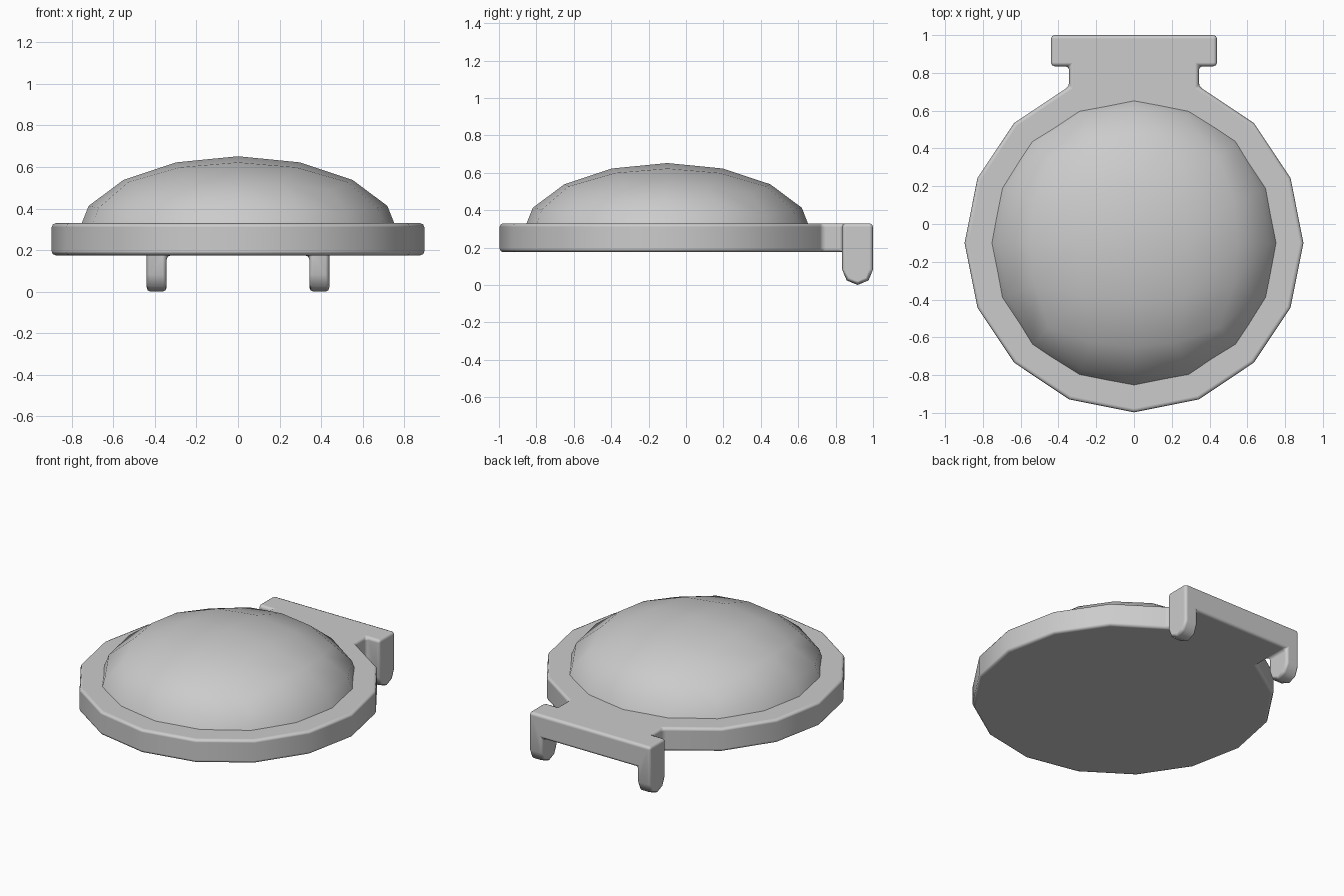
import bpy, bmesh, math

if "Cube" in bpy.data.objects:
    bpy.data.objects.remove(bpy.data.objects["Cube"])

CY = -0.1                    # centre of the round plate in y
R = 0.897                    # plate radius
Z0, Z1 = 0.175, 0.33         # plate bottom and top
Y0, Y1 = 0.835, 1.0          # hinge bar back and front

grey = bpy.data.materials.new("plain_grey")
grey.diffuse_color = (0.6, 0.6, 0.6, 1)
grey.use_nodes = True
grey.node_tree.nodes["Principled BSDF"].inputs["Base Color"].default_value = grey.diffuse_color


def finish(bm, name):
    me = bpy.data.meshes.new(name)
    bm.to_mesh(me)
    bm.free()
    me.materials.append(grey)
    ob = bpy.data.objects.new(name, me)
    bpy.context.collection.objects.link(ob)
    for p in me.polygons:
        p.use_smooth = True
    return ob


# Round plate with neck, hinge bar and two pegs
bm = bmesh.new()


def face(points):
    bm.faces.new([bm.verts.new(p) for p in points])


NX, BX = R * math.cos(math.radians(67.5)), 0.44
ring = [(R * math.cos(math.radians(a * 22.5)), CY + R * math.sin(math.radians(a * 22.5)))
        for a in range(5, 20)]
ring = ring[:15]             # from left of the neck, round the front, to the right
outline = [(-NX, Y1), (-NX, Y0)] + ring + [(NX, Y0), (NX, Y1)]
for z in (Z0, Z1):
    face([(x, y, z) for x, y in outline])
n = len(outline)
for i in range(n):
    if i in (0, n - 2):      # the pegs join here
        continue
    (xa, ya), (xb, yb) = outline[i], outline[(i + 1) % n]
    face([(xa, ya, Z0), (xb, yb, Z0), (xb, yb, Z1), (xa, ya, Z1)])

# Peg profile: straight sides with a rounded lower end
r = (Y1 - Y0) / 2
end = [(Y0 + r - r * math.cos(math.pi * k / 4), r - r * math.sin(math.pi * k / 4))
       for k in range(5)]
lower = [(Y0, Z0)] + end + [(Y1, Z0)]
full = [(Y0, Z1)] + lower + [(Y1, Z1)]
for s in (-1, 1):
    face([(s * NX, y, z) for y, z in lower])
    face([(s * BX, y, z) for y, z in full])
    for i in range(len(full)):
        (ya, za), (yb, zb) = full[i], full[(i + 1) % len(full)]
        face([(s * NX, ya, za), (s * NX, yb, zb), (s * BX, yb, zb), (s * BX, ya, za)])
bmesh.ops.remove_doubles(bm, verts=bm.verts, dist=1e-4)
bmesh.ops.recalc_face_normals(bm, faces=bm.faces)
# merge flush faces so the bevel runs cleanly
bmesh.ops.dissolve_limit(bm, angle_limit=math.radians(1), verts=bm.verts, edges=bm.edges)
plate = finish(bm, "hinged_plate")
bev = plate.modifiers.new("soft_edges", 'BEVEL')
bev.width = 0.02
bev.segments = 2
bev.limit_method = 'ANGLE'
bev.angle_limit = math.radians(50)
bev.harden_normals = True

# Flattened dome: upper half of a rounded cube grid
bm = bmesh.new()
bmesh.ops.create_cube(bm, size=2)
bmesh.ops.subdivide_edges(bm, edges=bm.edges[:], cuts=3, use_grid_fill=True)
for v in bm.verts:
    v.co = [math.tan(c * math.pi / 4) for c in v.co]
    v.co.normalize()
bmesh.ops.delete(bm, geom=[v for v in bm.verts if v.co.z < -0.01], context='VERTS')
for v in bm.verts:
    v.co = (v.co.x * 0.778, CY + v.co.y * 0.778, 0.265 + v.co.z * 0.387)
bmesh.ops.recalc_face_normals(bm, faces=bm.faces)
dome = finish(bm, "dome")
if sum(p.normal.z for p in dome.data.polygons) < 0:
    dome.data.flip_normals()
